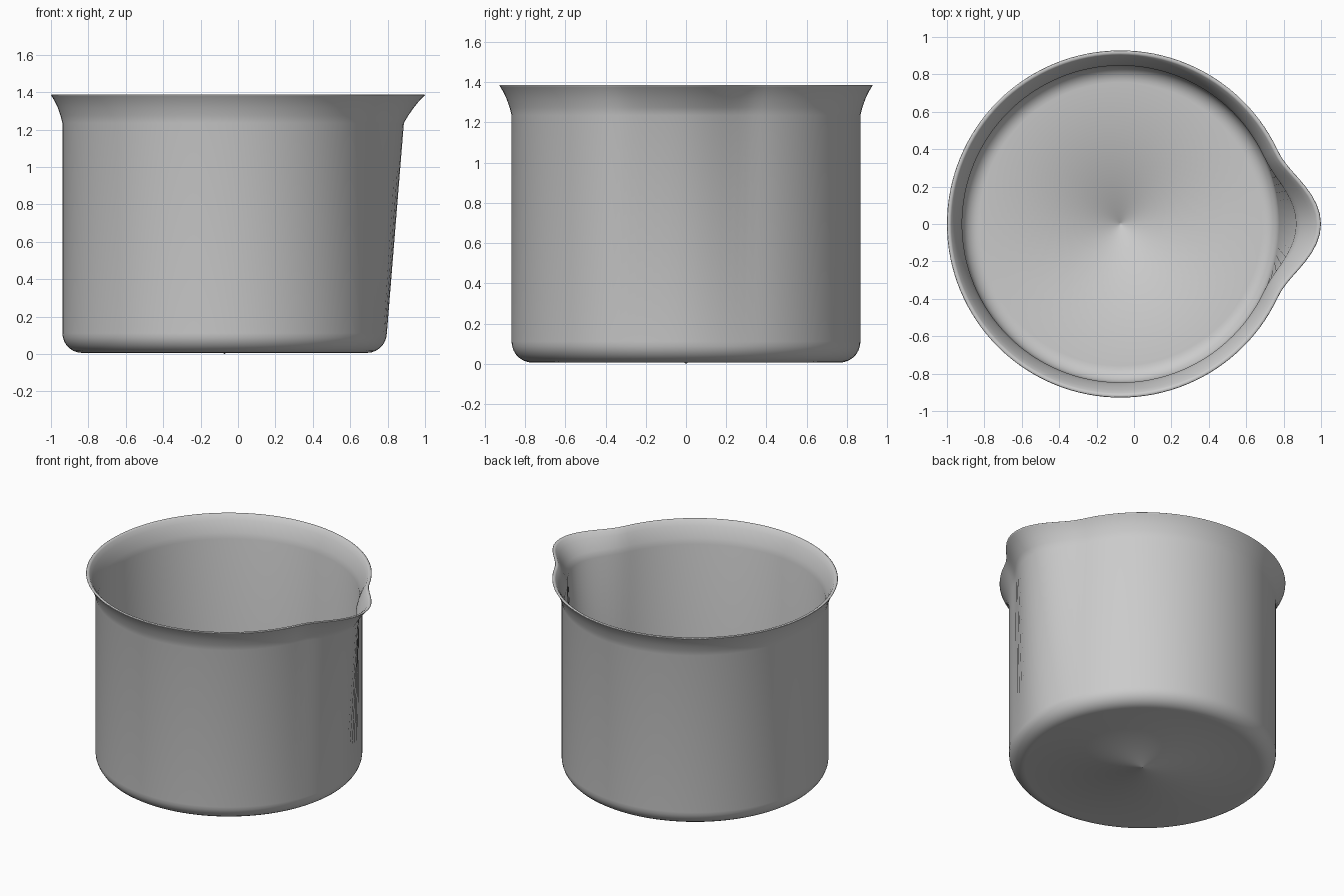
import bpy, bmesh, math

if "Cube" in bpy.data.objects:
    bpy.data.objects.remove(bpy.data.objects["Cube"])

CX, SEG = -0.072, 128
SPOUT = math.radians(25)          # half-width of the pouring spout

def spout(z):
    """How far the spout bulges outward at height z."""
    if z < 0.1:
        return 0.0
    if z < 1.235:
        return 0.092 * (z - 0.1) / 1.135
    return 0.092 + 0.052 * (z - 1.235) / 0.15

def corner(r_out, z_low, rad, steps=7):
    """Rounded corner from floor to wall."""
    out = []
    for i in range(steps + 1):
        a = math.pi / 2 * i / steps
        out.append((r_out - rad + rad * math.sin(a), z_low + rad - rad * math.cos(a)))
    return out

# flared lip, outer radius by height
flare = [(0.867, 1.235), (0.877, 1.275), (0.891, 1.315), (0.907, 1.35), (0.924, 1.378)]

# outer skin: base with a tiny dimple at the centre, wall, flare
outer = [(0.008, 0.006)] + corner(0.867, 0.006, 0.105) + flare
# rounded rim
rim = [(0.928, 1.384), (0.924, 1.387), (0.912, 1.387), (0.905, 1.381)]
# inner skin: flare, wall, floor
inner = [(r - 0.02, z) for r, z in reversed(flare[:-1])]
inner += list(reversed(corner(0.847, 0.026, 0.09))) + [(0.008, 0.026)]
profile = outer + rim + inner

# Lathe the profile, pushing it outward near +x for the spout
bm = bmesh.new()
rings = []
for r, z in profile:
    ring = []
    for i in range(SEG):
        a = 2 * math.pi * i / SEG
        d = abs(a if a <= math.pi else a - 2 * math.pi)
        w = math.cos(math.pi / 2 * d / SPOUT) ** 2 if d < SPOUT else 0.0
        rr = r + w * spout(z)
        ring.append(bm.verts.new((CX + rr * math.cos(a), rr * math.sin(a), z)))
    rings.append(ring)
for lo, hi in zip(rings, rings[1:]):
    for i in range(SEG):
        j = (i + 1) % SEG
        bm.faces.new((lo[i], lo[j], hi[j], hi[i]))

# Close both skins at their centre points
base = bm.verts.new((CX, 0, 0.0))
floor = bm.verts.new((CX, 0, 0.016))
for i in range(SEG):
    j = (i + 1) % SEG
    bm.faces.new((base, rings[0][j], rings[0][i]))
    bm.faces.new((floor, rings[-1][i], rings[-1][j]))
bmesh.ops.recalc_face_normals(bm, faces=bm.faces)
for f in bm.faces:
    f.smooth = True

mesh = bpy.data.meshes.new("beaker")
bm.to_mesh(mesh)
bm.free()
beaker = bpy.data.objects.new("beaker", mesh)
bpy.context.collection.objects.link(beaker)
